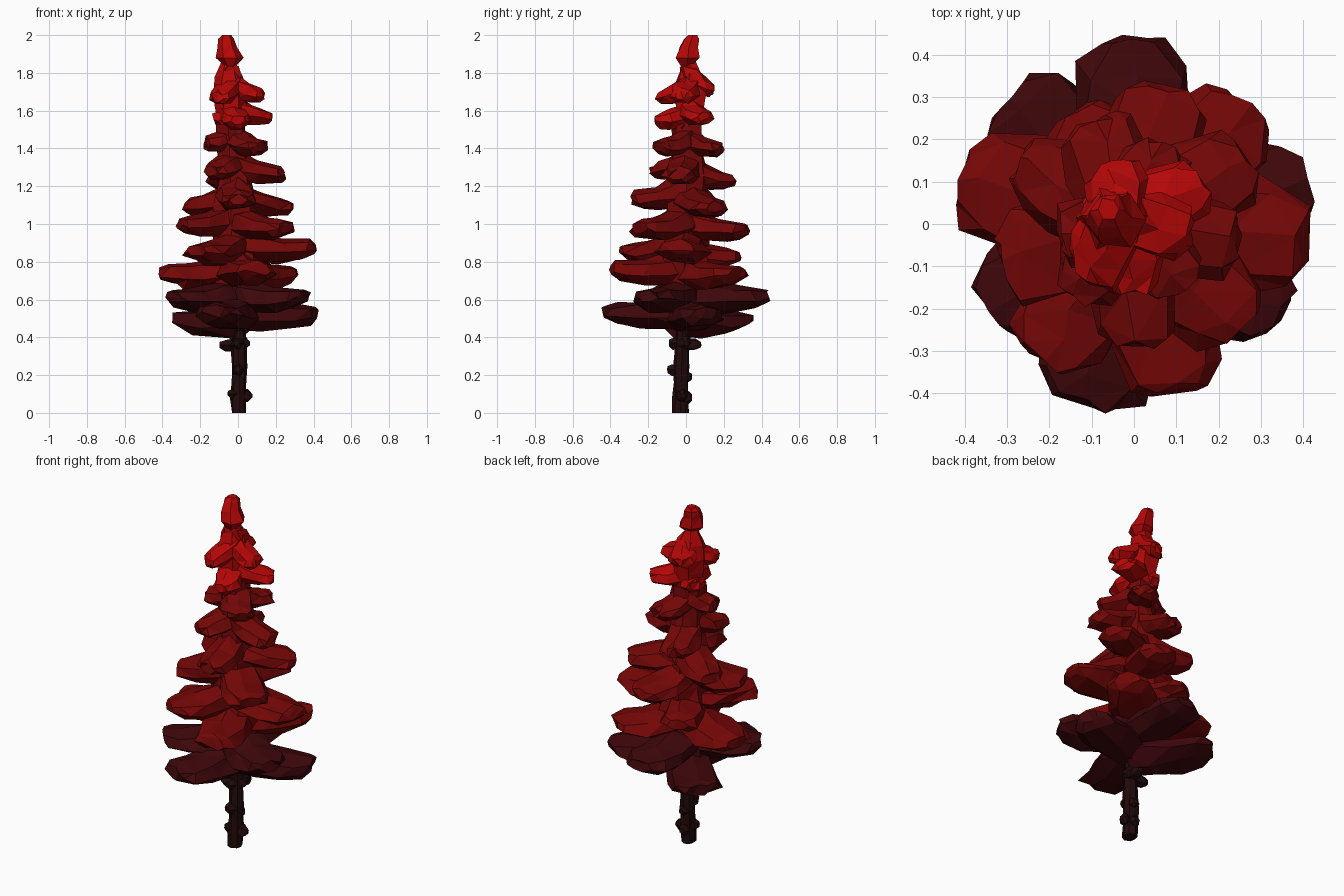
import bpy, bmesh, math, random
from mathutils import Vector

random.seed(7)
if "Cube" in bpy.data.objects:
    bpy.data.objects.remove(bpy.data.objects["Cube"])


def material(name, rgb):
    m = bpy.data.materials.new(name)
    m.use_nodes = True
    m.diffuse_color = (*rgb, 1)
    m.node_tree.nodes["Principled BSDF"].inputs["Base Color"].default_value = (*rgb, 1)
    return m


BARK = material("dark bark", (0.015, 0.003, 0.003))
DARK = material("shaded red", (0.048, 0.002, 0.003))
MID = material("deep red", (0.175, 0.002, 0.002))
BRIGHT = material("bright red", (0.47, 0.002, 0.002))


def axis(z):
    """Centre of the slightly bent trunk at height z."""
    return Vector((0.005 - 0.016 * z * z, -0.03 + 0.028 * z, z))


def jitter(a):
    return random.uniform(-a, a)


def loft(name, rings, mat):
    """Join rings of points into a closed, flat-shaded solid."""
    bm = bmesh.new()
    loops = [[bm.verts.new(p) for p in ring] for ring in rings]
    n = len(loops[0])
    for a, b in zip(loops, loops[1:]):
        for i in range(n):
            j = (i + 1) % n
            bm.faces.new((a[i], a[j], b[j], b[i]))
    bm.faces.new(loops[0])
    bm.faces.new(loops[-1])
    bmesh.ops.triangulate(bm, faces=bm.faces)
    bmesh.ops.recalc_face_normals(bm, faces=bm.faces)
    mesh = bpy.data.meshes.new(name)
    bm.to_mesh(mesh)
    bm.free()
    mesh.materials.append(mat)
    ob = bpy.data.objects.new(name, mesh)
    bpy.context.collection.objects.link(ob)


def directions(angle):
    a = math.radians(angle)
    return Vector((math.cos(a), math.sin(a), 0)), Vector((-math.sin(a), math.cos(a), 0))


def bough(name, angle, reach, z_tip, rise, mat):
    """Faceted pad, deep at the trunk and thinner at its tip."""
    out, side = directions(angle)
    root = axis(z_tip + rise) - out * 0.04
    tip = out * reach + Vector((0, 0, z_tip))
    half_w = 0.035 + 0.25 * reach
    half_h = 0.037 + 0.055 * reach
    # along, width, height, sag
    stations = [(0, 0.65, 1.45, 0), (0.32, 0.92, 1.5, -0.005), (0.6, 1.02, 1.2, -0.015),
                (0.85, 0.9, 0.9, -0.01), (1, 0.48, 0.55, 0)]
    rings = []
    for t, w, h, sag in stations:
        c = root.lerp(tip, t) + Vector((0, 0, sag))
        ring = []
        for k in range(7):
            b = math.tau * k / 7 + math.pi / 2 + jitter(0.15)
            s = 1 + jitter(0.13)
            push = out * (jitter(0.09) * reach if t < 1 else -abs(jitter(0.025)))
            ring.append(c + side * math.cos(b) * half_w * w * s
                        + Vector((0, 0, math.sin(b) * half_h * h * s)) + push)
        rings.append(ring)
    loft(name, rings, mat)


# Tiers of three boughs: first angle, rise of the root, colour, (reach, tip height) each
tiers = [
    (14, -0.02, DARK, [(0.43, 0.53), (0.43, 0.5), (0.45, 0.54)]),
    (90, -0.01, DARK, [(0.45, 0.62), (0.41, 0.62), (0.42, 0.62)]),
    (45, 0.0, MID, [(0.4, 0.74), (0.43, 0.74), (0.42, 0.76)]),
    (-4, 0.01, MID, [(0.42, 0.87), (0.31, 0.83), (0.4, 0.86)]),
    (76, 0.03, MID, [(0.34, 0.97), (0.34, 1.0), (0.36, 0.98)]),
    (30, 0.05, MID, [(0.32, 1.09), (0.32, 1.09), (0.3, 1.13)]),
    (-10, 0.06, MID, [(0.26, 1.26), (0.27, 1.23), (0.23, 1.28)]),
    (70, 0.05, MID, [(0.21, 1.4), (0.19, 1.43), (0.2, 1.41)]),
    (30, 0.04, BRIGHT, [(0.2, 1.57), (0.14, 1.56), (0.17, 1.55)]),
    (-10, 0.08, BRIGHT, [(0.155, 1.68), (0.16, 1.71), (0.18, 1.67)]),
]
for n, (start, rise, mat, arms) in enumerate(tiers, 1):
    for k, (reach, z) in enumerate(arms):
        bough(f"tier_{n}_bough_{k + 1}", start + 120 * k, reach, z, rise, mat)


def column(name, sections, sides, rough, mat):
    """Upright irregular solid from (centre, radius) sections."""
    rings = []
    for centre, r in sections:
        ring = []
        for k in range(sides):
            out, _ = directions(360 * k / sides)
            ring.append(centre + out * r * (1 + jitter(rough)))
        rings.append(ring)
    loft(name, rings, mat)


# Trunk, then the foliage core inside the tiers
column("trunk", [(axis(z), 0.042 - 0.005 * z)
                 for z in (0, 0.08, 0.16, 0.24, 0.32, 0.4, 0.6)], 8, 0.15, BARK)
column("lower_core", [(axis(z), 0.12) for z in (0.47, 0.56, 0.67)], 7, 0.15, DARK)
column("middle_core", [(axis(z), 0.2 - 0.08 * z)
                       for z in (0.68, 0.8, 0.95, 1.1, 1.25, 1.4, 1.53)], 7, 0.2, MID)
column("upper_core", [(axis(z), r) for z, r in
                      ((1.51, 0.07), (1.62, 0.085), (1.7, 0.095), (1.78, 0.07), (1.86, 0.035))],
       6, 0.12, BRIGHT)

# Bulging crown with a blunt, leaning point
column("crown", [(Vector(c), r) for c, r in
                 (((-0.04, 0.0, 1.83), 0.025), ((-0.045, 0.01, 1.88), 0.073),
                  ((-0.055, 0.015, 1.935), 0.055), ((-0.06, 0.03, 1.98), 0.042),
                  ((-0.06, 0.035, 2.0), 0.027))], 6, 0.12, BRIGHT)

# Bark knots and broken branch stubs: angle, height, length
for n, (angle, z, length) in enumerate(
        [(10, 0.09, 0.07), (200, 0.1, 0.06), (90, 0.08, 0.06), (265, 0.23, 0.075),
         (80, 0.19, 0.055), (175, 0.36, 0.1), (20, 0.37, 0.06), (80, 0.36, 0.1),
         (260, 0.37, 0.07)], 1):
    out, side = directions(angle)
    rings = []
    for t, r in ((0, 0.035), (0.7, 0.032), (1, 0.016)):
        c = axis(z) + out * length * t
        rings.append([c + side * math.cos(b) * r * (1 + jitter(0.25))
                      + Vector((0, 0, math.sin(b) * r * (1 + jitter(0.25))))
                      for b in (math.tau * k / 5 for k in range(5))])
    loft(f"bark_knot_{n}", rings, BARK)
